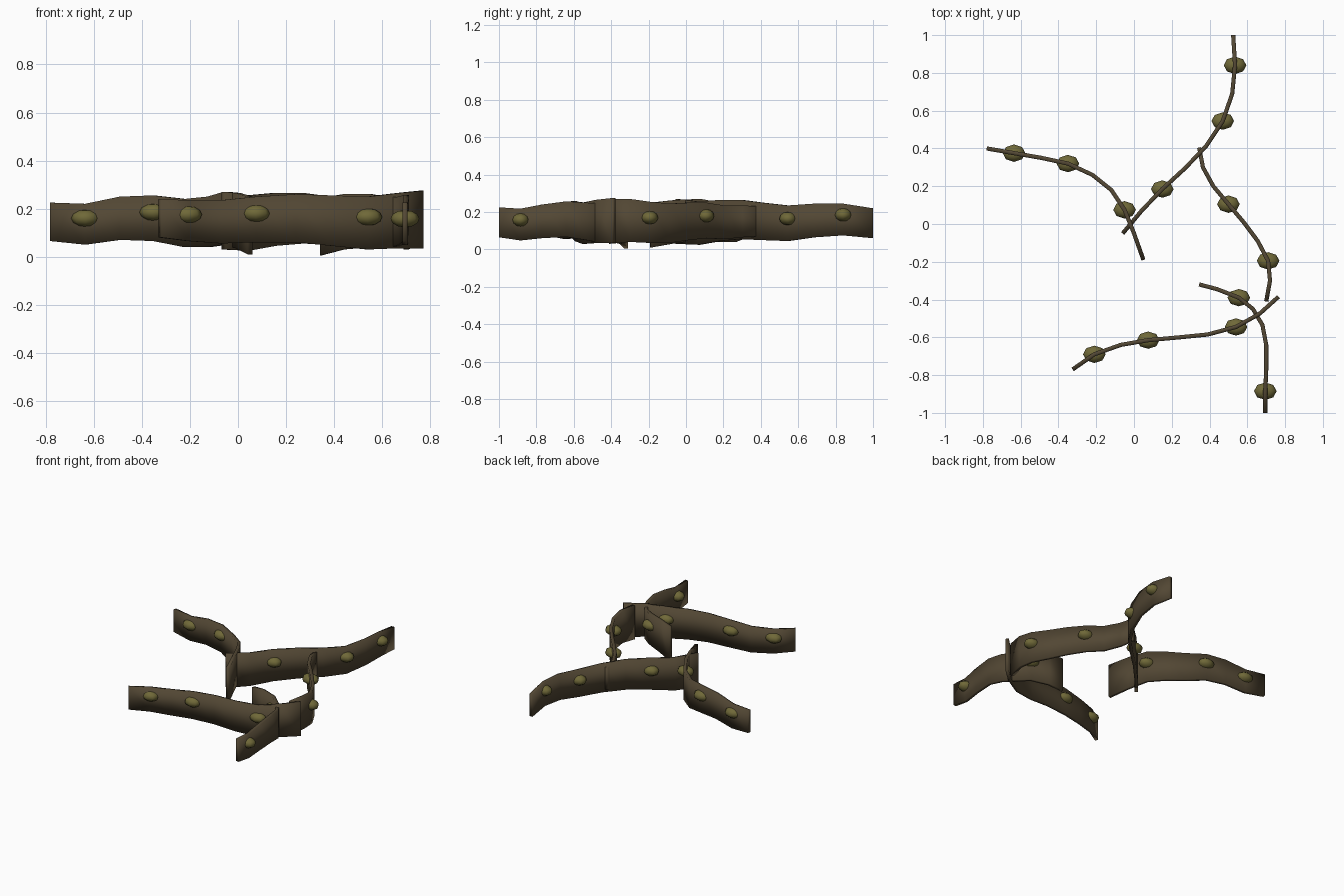
import bpy
import bmesh
from math import radians
from mathutils import Vector, Matrix

cube = bpy.data.objects.get("Cube")
if cube:
    bpy.data.objects.remove(cube, do_unlink=True)


def make_material(name, colour):
    material = bpy.data.materials.new(name)
    material.use_nodes = True
    material.diffuse_color = colour
    shader = next(n for n in material.node_tree.nodes if n.type == "BSDF_PRINCIPLED")
    shader.inputs["Base Color"].default_value = colour
    shader.inputs["Roughness"].default_value = 0.8
    return material


frond_brown = make_material("frond_brown", (0.085, 0.063, 0.034, 1))
bladder_olive = make_material("bladder_olive", (0.16, 0.14, 0.04, 1))

THICKNESS = 0.022
TIP_HEIGHT, BASE_HEIGHT = 0.16, 0.24


def finish(bm, name, material):
    """Turn the bmesh into a smooth, single coloured object."""
    bmesh.ops.recalc_face_normals(bm, faces=bm.faces)
    for face in bm.faces:
        face.smooth = True
    mesh = bpy.data.meshes.new(name)
    bm.to_mesh(mesh)
    bm.free()
    mesh.materials.append(material)
    obj = bpy.data.objects.new(name, mesh)
    bpy.context.collection.objects.link(obj)
    return obj


def build_frond(name, path):
    """Upright strap swept along a path, growing taller from tip to base."""
    bm = bmesh.new()
    last = len(path) - 1
    rings = []
    for i, point in enumerate(path):
        along = path[min(i + 1, last)] - path[max(i - 1, 0)]
        along.z = 0
        side = along.normalized().cross(Vector((0, 0, 1))) * THICKNESS / 2
        height = TIP_HEIGHT + (BASE_HEIGHT - TIP_HEIGHT) * i / last
        up = Vector((0, 0, height / 2))
        corners = (side + up, side - up, -side - up, up - side)
        rings.append([bm.verts.new(point + c) for c in corners])
    for a, b in zip(rings, rings[1:]):
        for k in range(4):
            n = (k + 1) % 4
            bm.faces.new((a[k], a[n], b[n], b[k]))
    bm.faces.new(rings[0])
    bm.faces.new(rings[-1])
    return finish(bm, name, frond_brown)


def build_bladder(name, centre):
    """Flattened low-poly float that pokes out of both sides of a frond."""
    bm = bmesh.new()
    bmesh.ops.create_uvsphere(bm, u_segments=8, v_segments=6, radius=1)
    bmesh.ops.scale(bm, vec=(0.06, 0.046, 0.036), verts=bm.verts)
    obj = finish(bm, name, bladder_olive)
    obj.location = centre
    return obj


# Centre lines from tip to base, in hundredths, and the joints carrying floats
fronds = {
    "left_back_frond": (
        [(52.5, 100, 14), (53.5, 84, 16), (52, 69, 15.5), (47, 54.5, 14), (38, 41, 15),
         (27, 29.5, 16), (15, 18.5, 15.5), (4, 7, 14), (-6, -5, 15)], (1, 3, 6)),
    "right_back_frond": (
        [(-78, 40, 14.5), (-63.5, 37.5, 13.5), (-49, 35, 16), (-35, 32, 16), (-22, 26, 14),
         (-12, 18, 14.5), (-5, 7.5, 16), (0, -5, 15), (5, -19, 13)], (1, 3, 6)),
    "left_middle_frond": (
        [(34.5, 40.5, 15), (36.5, 30, 15), (42, 20, 14.5), (50, 10.5, 15.5), (58, 1, 15),
         (65.5, -9, 14), (71, -19.5, 14.5), (72, -30, 15.5), (70, -41, 15)], (3, 6)),
    "front_frond": (
        [(-32.5, -77, 16), (-21, -69, 15), (-7, -64, 14.5), (7.5, -61.5, 15.5), (24, -60, 16),
         (39, -58.5, 15), (54, -54.5, 14), (66.5, -47.5, 15), (76.5, -38.5, 15.5)], (1, 3, 6)),
    "left_front_frond": (
        [(69.5, -100, 14.5), (69.5, -88.5, 13.3), (70, -77, 15), (70, -64, 16.2), (68, -53.5, 15),
         (63, -45, 14), (55.5, -39, 15), (44, -34.5, 14.5), (34.5, -32, 12.5)], (1, 6)),
}

for name, (points, joints) in fronds.items():
    path = [Vector(p) / 100 for p in points]
    build_frond(name, path)
    for number, joint in enumerate(joints, 1):
        centre = path[joint] + Vector((0, 0, 0.025))
        build_bladder(f"{name}_float_{number}", centre)
